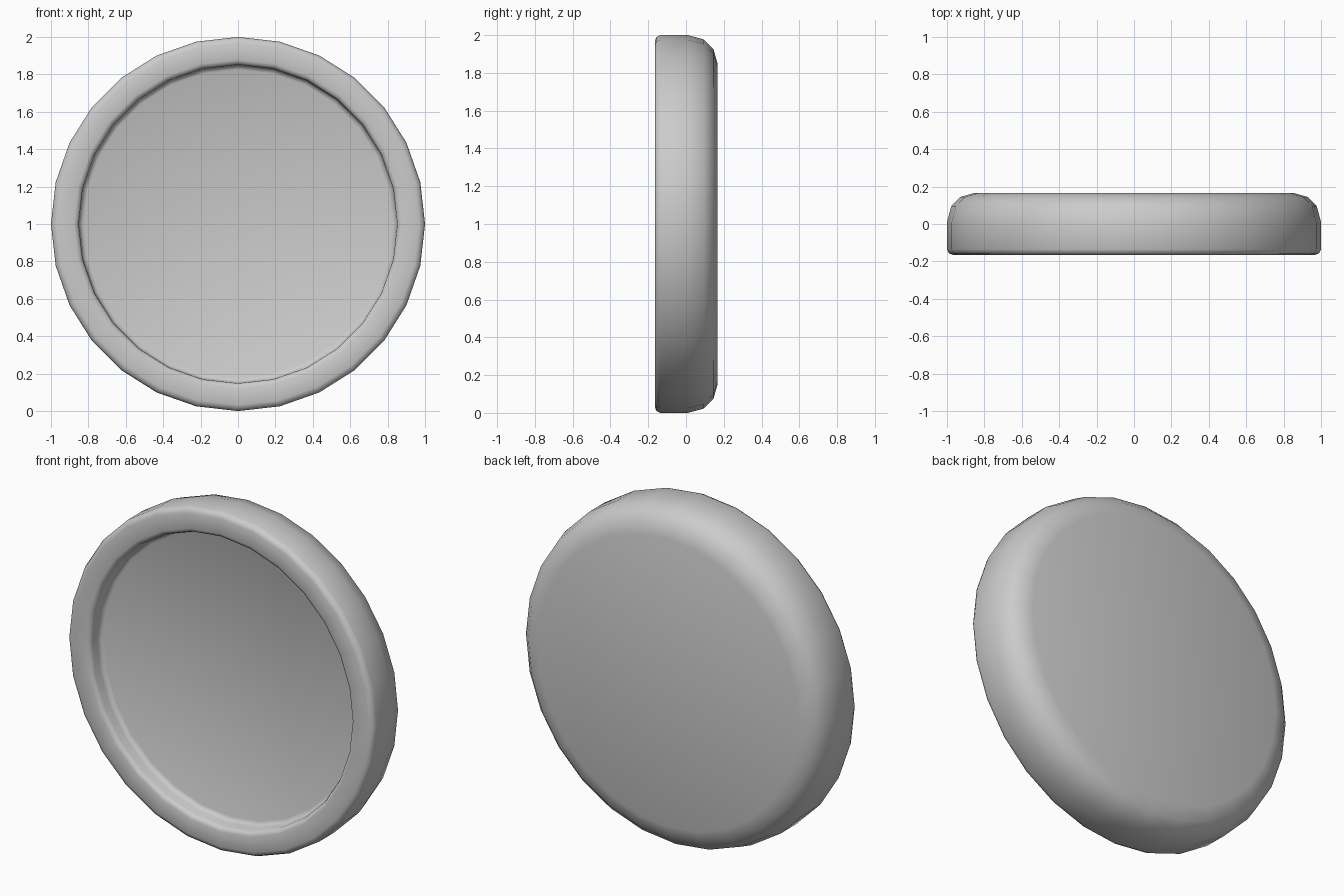
import bpy, bmesh, math

cube = bpy.data.objects.get("Cube")
if cube:
    bpy.data.objects.remove(cube, do_unlink=True)

SEGMENTS = 28

grey = bpy.data.materials.new("plain grey")
grey.use_nodes = True
colour = (0.6, 0.6, 0.6, 1)
grey.diffuse_color = colour
grey.node_tree.nodes["Principled BSDF"].inputs["Base Color"].default_value = colour


def lathe(name, profile):
    """Turn (radius, y) points around the y axis and cap both ends."""
    bm = bmesh.new()
    rings = []
    for radius, y in profile:
        angles = [math.tau * i / SEGMENTS for i in range(SEGMENTS)]
        rings.append([bm.verts.new((radius * math.cos(a), y, radius * math.sin(a)))
                      for a in angles])
    for a, b in zip(rings, rings[1:]):
        for i in range(SEGMENTS):
            j = (i + 1) % SEGMENTS
            bm.faces.new((a[i], a[j], b[j], b[i]))
    bm.faces.new(rings[0])
    bm.faces.new(rings[-1])
    bmesh.ops.recalc_face_normals(bm, faces=bm.faces)
    mesh = bpy.data.meshes.new(name)
    bm.to_mesh(mesh)
    bm.free()
    mesh.materials.append(grey)
    obj = bpy.data.objects.new(name, mesh)
    bpy.context.collection.objects.link(obj)
    obj.location.z = 1
    return obj


# Shallow round dish: recessed floor, raised front rim, rounded back
dish = lathe("round_dish", [
    (0.825, -0.07), (0.843, -0.078), (0.85, -0.095),     # floor fillet
    (0.852, -0.14), (0.86, -0.158), (0.878, -0.165),     # inner wall and lip
    (0.968, -0.165), (0.99, -0.157), (1.0, -0.135),      # front rim
    (1.0, 0.01), (0.977, 0.095), (0.927, 0.145), (0.85, 0.167),  # rounded back
])

bpy.ops.object.select_all(action='DESELECT')
dish.select_set(True)
bpy.context.view_layer.objects.active = dish
bpy.ops.object.shade_smooth_by_angle(angle=math.radians(50))
